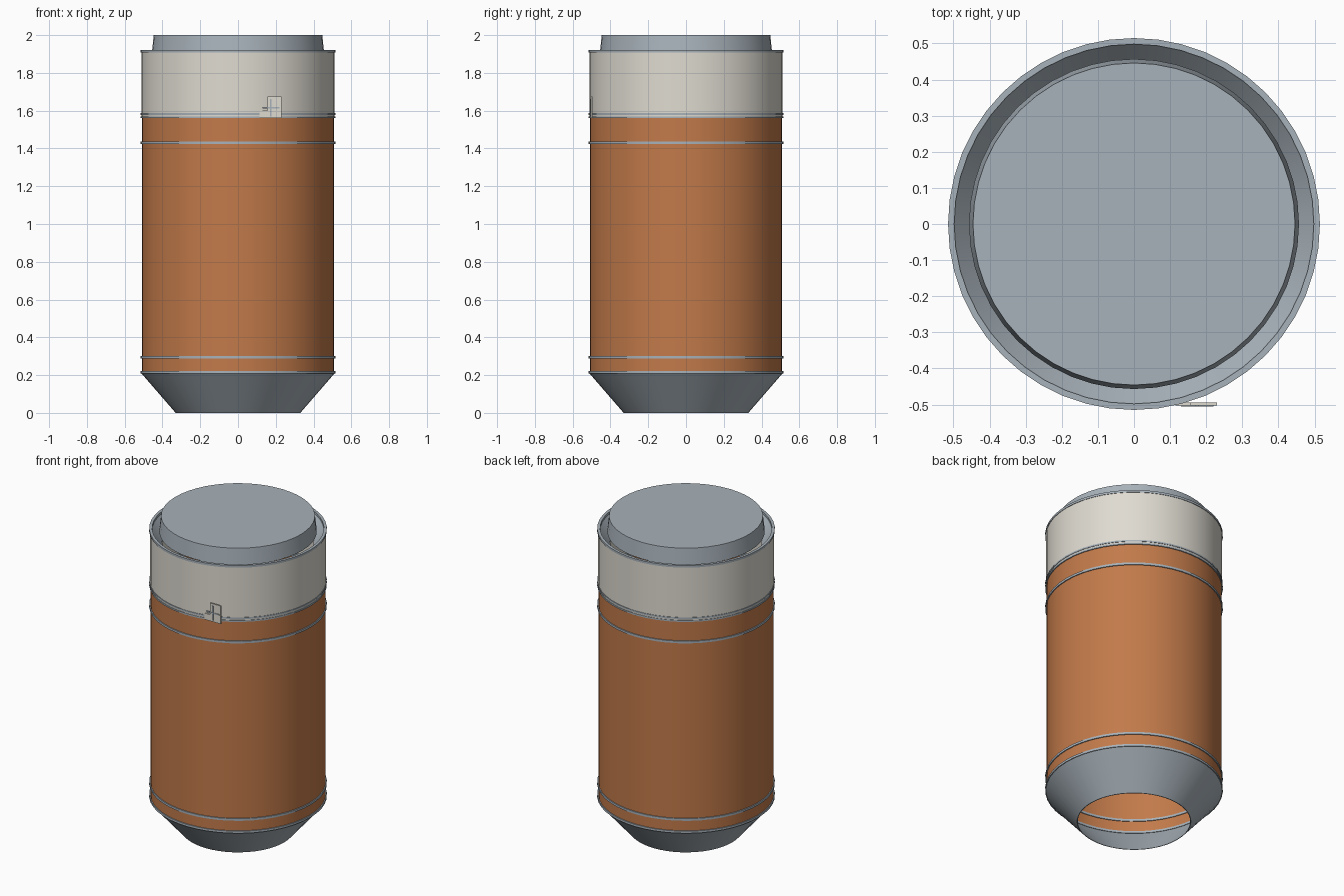
import bpy, bmesh, math

default = bpy.data.objects.get("Cube")
if default:
    bpy.data.objects.remove(default, do_unlink=True)

SEGMENTS = 48


def material(name, color):
    m = bpy.data.materials.new(name)
    m.use_nodes = True
    m.diffuse_color = (*color, 1)
    m.node_tree.nodes["Principled BSDF"].inputs["Base Color"].default_value = (*color, 1)
    return m


orange = material("burnt orange", (0.54, 0.195, 0.068))
white = material("warm white", (0.74, 0.71, 0.64))
grey = material("blue grey", (0.39, 0.445, 0.49))


def add_object(name, bm, mat):
    mesh = bpy.data.meshes.new(name)
    bm.to_mesh(mesh)
    bm.free()
    mesh.materials.append(mat)
    obj = bpy.data.objects.new(name, mesh)
    bpy.context.collection.objects.link(obj)
    return obj


def lathe(name, profile, mat, closed=False):
    """Spin a (radius, height) profile around z; closed joins its ends."""
    bm = bmesh.new()
    rings = []
    for r, z in profile:
        if r == 0:
            rings.append([bm.verts.new((0, 0, z))] * SEGMENTS)
            continue
        angles = [math.tau * i / SEGMENTS for i in range(SEGMENTS)]
        rings.append([bm.verts.new((r * math.cos(a), r * math.sin(a), z)) for a in angles])
    pairs = list(zip(rings, rings[1:]))
    if closed:
        pairs.append((rings[-1], rings[0]))
    for low, high in pairs:
        for i in range(SEGMENTS):
            j = (i + 1) % SEGMENTS
            corners = dict.fromkeys([low[i], low[j], high[j], high[i]])
            bm.faces.new(list(corners))
    obj = add_object(name, bm, mat)
    bpy.ops.object.select_all(action='DESELECT')
    obj.select_set(True)
    bpy.context.view_layer.objects.active = obj
    bpy.ops.object.shade_smooth_by_angle(angle=math.radians(30))
    return obj


def box(name, x, y, z, mat):
    """Box from (min, max) ranges on each axis."""
    bm = bmesh.new()
    bmesh.ops.create_cube(bm, size=1)
    for v in bm.verts:
        v.co = [(a + b) / 2 + c * (b - a) for c, (a, b) in zip(v.co, (x, y, z))]
    return add_object(name, bm, mat)


# Thin-walled body and collar, with a hollow tapered base
lathe("body_shell", [(0.503, 0.215), (0.509, 0.215), (0.509, 1.57), (0.503, 1.57)], orange, True)
lathe("upper_collar", [(0.505, 1.565), (0.512, 1.565), (0.512, 1.91), (0.505, 1.91)], white, True)
lathe("tapered_base", [(0.326, 0), (0.33, 0), (0.512, 0.21), (0.505, 0.212)], grey, True)

# Sloping inner lip and the lid resting inside it
lathe("inner_lip", [(0.44, 1.84), (0.505, 1.915), (0.505, 1.9), (0.44, 1.83)], grey, True)
lathe("lid", [(0, 1.9), (0.457, 1.9), (0.446, 2.0), (0, 2.0)], grey)

# Trim bands that pass through the wall
for name, z in (("base_band", 0.215), ("lower_band", 0.295), ("upper_band", 1.43),
                ("collar_lower_band", 1.565), ("collar_upper_band", 1.583), ("rim_band", 1.914)):
    h = 0.005 if name.startswith("collar") else 0.007
    lathe(name, [(0.498, z - h), (0.515, z - h), (0.515, z + h), (0.498, z + h)], grey, True)

# Small stepped plate on the front with a thin cross
box("front_plate", (0.155, 0.23), (-0.503, -0.495), (1.56, 1.675), white)
box("front_plate_foot", (0.115, 0.155), (-0.503, -0.495), (1.56, 1.6), white)
box("cross_upright", (0.17, 0.178), (-0.506, -0.502), (1.57, 1.662), grey)
box("cross_bar", (0.13, 0.22), (-0.506, -0.502), (1.612, 1.62), grey)
